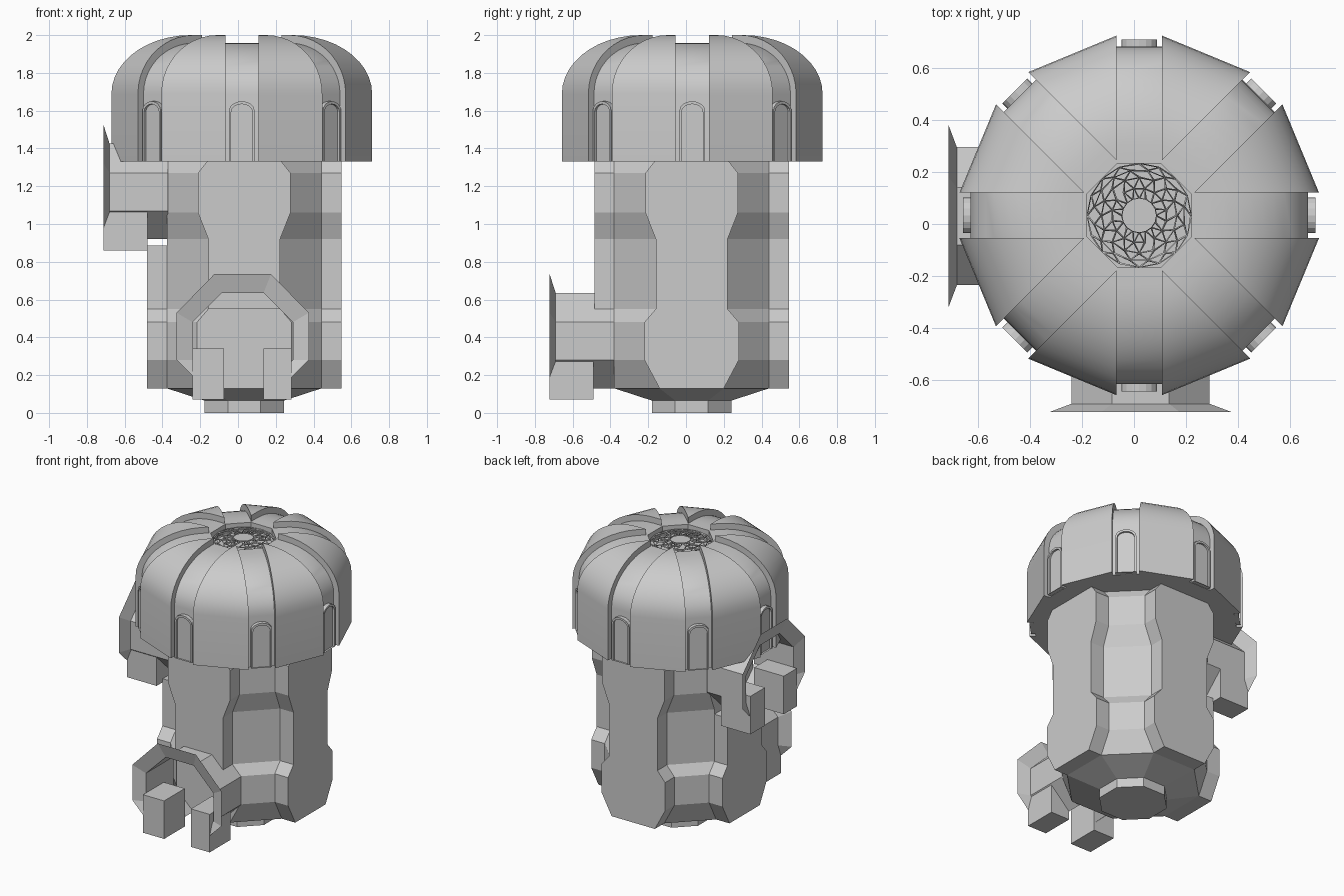
import bpy, bmesh
from math import sin, cos, tan, pi, radians
from mathutils import Matrix, Vector

if "Cube" in bpy.data.objects:
    bpy.data.objects.remove(bpy.data.objects["Cube"])

BODY = Vector((0.033, 0.03, 0))
DOME = Vector((0.02, 0.033, 0))
T = tan(pi / 8)
W = 0.0875            # half width of a roof slot


def finish(bm, name, loc=(0, 0, 0), rot=0.0, smooth=None, solid=True):
    bmesh.ops.remove_doubles(bm, verts=bm.verts, dist=1e-5)
    if solid:
        bmesh.ops.recalc_face_normals(bm, faces=bm.faces)
    me = bpy.data.meshes.new(name)
    bm.to_mesh(me)
    bm.free()
    ob = bpy.data.objects.new(name, me)
    bpy.context.collection.objects.link(ob)
    ob.location = loc
    ob.rotation_euler.z = rot
    if smooth:
        bpy.ops.object.select_all(action='DESELECT')
        ob.select_set(True)
        bpy.context.view_layer.objects.active = ob
        bpy.ops.object.shade_smooth_by_angle(angle=radians(smooth))
    return ob


def loft(bm, rings, closed=True, caps=True):
    """Skin a list of equal-length point rings."""
    vs = [[bm.verts.new(p) for p in r] for r in rings]
    n = len(rings[0])
    for a, b in zip(vs, vs[1:]):
        for i in range(n if closed else n - 1):
            j = (i + 1) % n
            bm.faces.new((a[i], a[j], b[j], b[i]))
    if caps:
        bm.faces.new(vs[0])
        bm.faces.new(vs[-1])


def turn(p, k):
    return Matrix.Rotation(k * pi / 4, 3, 'Z') @ Vector(p)


def box(bm, x0, x1, y0, y1, z0, z1):
    loft(bm, [[(x0, y0, z), (x1, y0, z), (x1, y1, z), (x0, y1, z)] for z in (z0, z1)])


def octagon(a, h, z):
    pts = []
    for k in range(4):
        pts += [turn((a, -h, z), 2 * k), turn((a, h, z), 2 * k)]
    return pts


# Foot and column core: octagon whose corner panels move in and out with height
bm = bmesh.new()
loft(bm, [octagon(0.21, 0.087, z) for z in (0, 0.07)])
finish(bm, "foot", BODY)

LEVELS = [(0.13, 0.17), (0.28, 0.25), (0.48, 0.25), (0.55, 0.19),
          (0.92, 0.19), (1.06, 0.245), (1.27, 0.245), (1.34, 0.19)]
bm = bmesh.new()
loft(bm, [octagon(0.21, 0.087, 0.065)] + [octagon(0.41, h, z) for z, h in LEVELS])
finish(bm, "column_core", BODY)


# Raised wall panels on four sides (front and left ones stop at the arches)
def width_at(z):
    for (z0, h0), (z1, h1) in zip(LEVELS, LEVELS[1:]):
        if z0 <= z <= z1:
            return h0 + (h1 - h0) * (z - z0) / (z1 - z0)


for name, k, lo, hi in (("right_wall", 0, 0.13, 1.34), ("back_wall", 2, 0.13, 1.34),
                        ("left_wall", 4, 0.13, 0.885), ("front_wall", 6, 0.55, 1.34)):
    zs = sorted({lo, hi} | {z for z, h in LEVELS if lo < z < hi})
    bm = bmesh.new()
    loft(bm, [[turn(p, k) for p in ((0.40, -width_at(z), z), (0.515, -width_at(z), z),
                                    (0.515, width_at(z), z), (0.40, width_at(z), z))] for z in zs])
    finish(bm, name, BODY)

# Arched entrances: octagonal tunnel with flared flange and two gate blocks
INNER = [(0.11, 0.13), (0.265, 0.28), (0.265, 0.48), (0.11, 0.635)]
OUTER = [(0.19, 0.12), (0.35, 0.28), (0.35, 0.53), (0.15, 0.735)]


def arch(prof, y):
    full = prof + [(-x, z) for x, z in reversed(prof)]
    return [(x, y, z) for x, z in full]


for name, rot, loc in (("front_arch", 0, (0.025, 0, 0)),
                       ("left_arch", -pi / 2, (0.01, 0.03, 0.79))):
    bm = bmesh.new()
    loft(bm, [arch(INNER, -0.38), arch(INNER, -0.69), arch(OUTER, -0.722)], False, False)
    finish(bm, name, loc, rot, solid=False)
    bm = bmesh.new()
    for x0, x1 in ((-0.265, -0.10), (0.11, 0.258)):
        box(bm, x0, x1, -0.722, -0.49, 0.07, 0.34)
    finish(bm, name + "_blocks", loc, rot)


# Roof profile: straight wall, then a quarter ellipse to the crown
def profile(drop, end):
    c, n = 0.27, 11
    pts = [(0.69 - drop, 1.33)]
    for i in range(n + 1):
        t = pi / 2 * i / n
        pts.append((c + (0.42 - drop) * cos(t), 1.69 + (0.31 - drop) * sin(t)))
    return pts + [(end, 2.0 - drop)]


def slotted(r, z):
    w = min(W, r * T)
    pts = []
    for k in range(8):
        pts += [turn((r, -w, z), k), turn((r, w, z), k)]
    return pts


# Inner roof shell with a sunken crown floor
bm = bmesh.new()
rings = [slotted(0.38, 1.33)] + [slotted(r, z) for r, z in profile(0.042, 0.2)]
loft(bm, rings + [slotted(0.2, 1.90)])
finish(bm, "roof_shell", DOME, smooth=15)

# Eight raised roof petals separated by parallel-sided slots
bm = bmesh.new()
for k in range(8):
    rings = []
    for (r, z), (ri, zi) in zip(profile(0, W / T), profile(0.05, W / T)):
        w = min(W, r * T)
        wi = min(W, ri * T)
        rings.append([turn((r, w, z), k), turn((r, -w, z), k + 1),
                      turn((ri, -wi, zi), k + 1), turn((ri, wi, zi), k)])
    loft(bm, rings)
finish(bm, "roof_petals", DOME, smooth=15)


# Arched windows in the slots: frame plus recessed pane
def window(half, top):
    s = top - half * 0.75
    pts = [(-half, 1.332)]
    pts += [(-half * cos(pi * i / 8), s + half * 0.75 * sin(pi * i / 8)) for i in range(9)]
    return pts + [(half, 1.332)]


bm = bmesh.new()
for k in range(8):
    rings = [[turn((r, y, z), k) for y, z in window(h, t)]
             for r, h, t in ((0.63, 0.068, 1.65), (0.676, 0.068, 1.65),
                             (0.676, 0.056, 1.635), (0.662, 0.056, 1.635))]
    loft(bm, rings)
finish(bm, "windows", DOME)

# Crown lattice: rings of triangles and quads turned into struts
bm = bmesh.new()
RINGS = [(0.065, 1.95, 0), (0.105, 1.948, 0.5), (0.145, 1.943, 0), (0.175, 1.935, 0.5), (0.2, 1.925, 0)]
vs = [[bm.verts.new((r * cos((i + o) * pi / 8), r * sin((i + o) * pi / 8), z)) for i in range(16)]
      for r, z, o in RINGS]
for n, (a, b) in enumerate(zip(vs, vs[1:])):
    for i in range(16):
        j = (i + 1) % 16
        if n % 2 == 0:
            bm.faces.new((a[i], b[i], a[j]))
            bm.faces.new((a[j], b[i], b[j]))
        else:
            bm.faces.new((a[i], b[j], a[j]))
            bm.faces.new((a[i], b[i], b[j]))
bmesh.ops.dissolve_edges(bm, edges=[e for i, e in enumerate(bm.edges) if i % 7 == 3], use_verts=False)
lattice = finish(bm, "crown_lattice", DOME)
mod = lattice.modifiers.new("struts", 'WIREFRAME')
mod.thickness = 0.011
mod.use_even_offset = False
